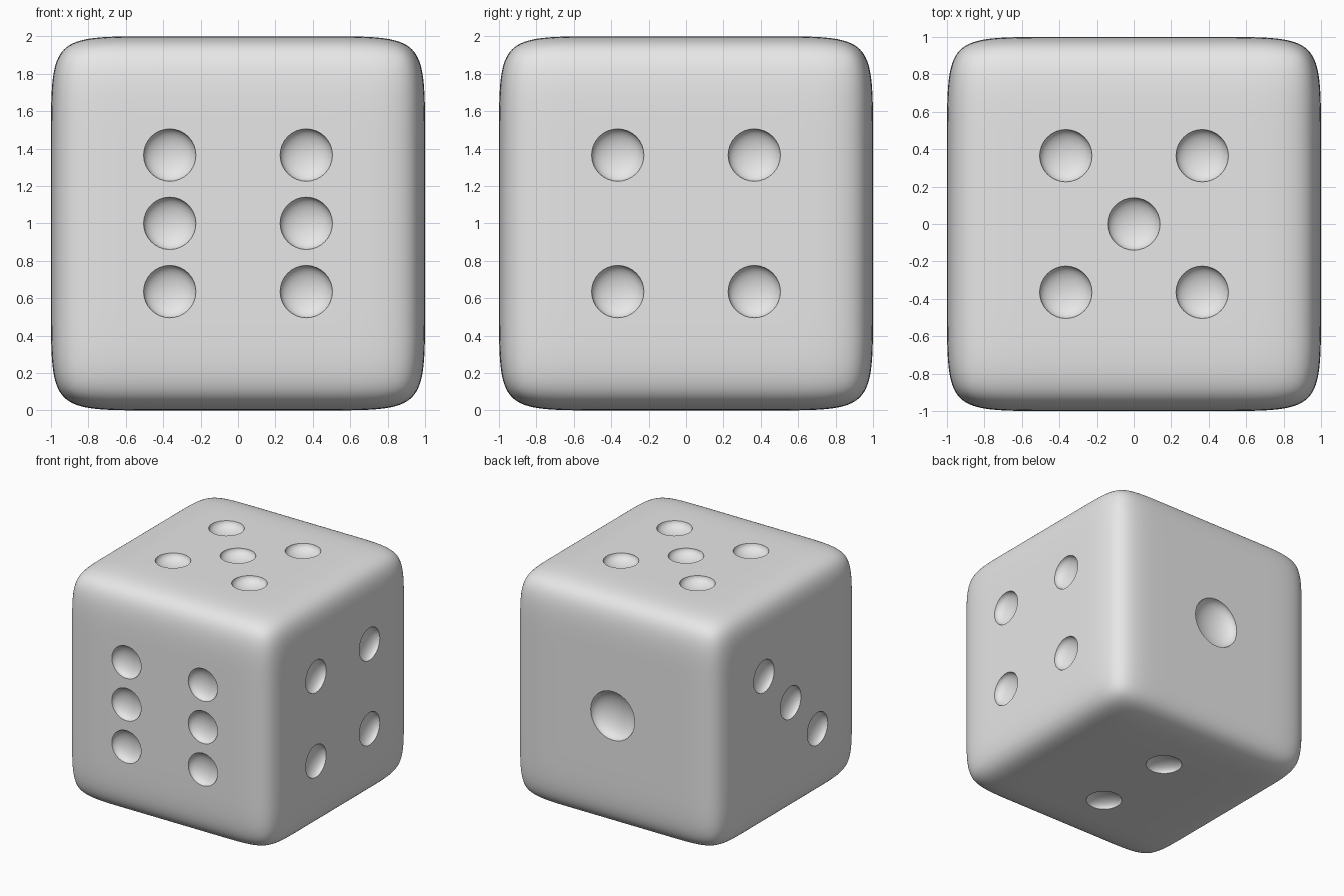
import bpy, bmesh
from math import copysign
from mathutils import Matrix, Vector

if "Cube" in bpy.data.objects:
    bpy.data.objects.remove(bpy.data.objects["Cube"], do_unlink=True)

SUPPORT = 0.58      # support loops that control the edge rounding
P = 0.365           # pip spacing from the face centre
PIP, BIG_PIP = 0.14, 0.21

grey = bpy.data.materials.new("light_grey")
grey.use_nodes = True
colour = (0.8, 0.8, 0.8, 1)
grey.diffuse_color = colour
grey.node_tree.nodes["Principled BSDF"].inputs["Base Color"].default_value = colour


def make_object(name, bm):
    mesh = bpy.data.meshes.new(name)
    bm.to_mesh(mesh)
    bm.free()
    mesh.materials.append(grey)
    obj = bpy.data.objects.new(name, mesh)
    bpy.context.collection.objects.link(obj)
    return obj


# Rounded body: cube cage with support loops, smoothed by subdivision
bm = bmesh.new()
bmesh.ops.create_cube(bm, size=2)
bmesh.ops.subdivide_edges(bm, edges=bm.edges[:], cuts=2, use_grid_fill=True)
for v in bm.verts:
    v.co = Vector([copysign(SUPPORT if abs(c) < 0.9 else 1, c) for c in v.co])
    v.co.z += 1
die = make_object("die_body", bm)
subsurf = die.modifiers.new("rounding", "SUBSURF")
subsurf.levels = subsurf.render_levels = 4

# Pip layouts: face normal, face u axis, face v axis, radius, (u, v) spots
X, Y, Z = Vector((1, 0, 0)), Vector((0, 1, 0)), Vector((0, 0, 1))
corners = [(u, v) for u in (-P, P) for v in (-P, P)]
faces = [
    (-Y, X, Z, PIP, corners + [(-P, 0), (P, 0)]),
    (X, Y, Z, PIP, corners),
    (Z, X, Y, PIP, corners + [(0, 0)]),
    (-X, Y, Z, PIP, [(-P, -P), (0, 0), (P, P)]),
    (-Z, X, Y, PIP, [(0, -P), (0, P)]),
    (Y, X, Z, BIG_PIP, [(0, 0)]),
]

# Flattened balls that hollow out the pips
bm = bmesh.new()
for normal, u_axis, v_axis, radius, spots in faces:
    turn = Z.rotation_difference(normal).to_matrix().to_4x4()
    for u, v in spots:
        centre = Z + normal + u_axis * u + v_axis * v
        squash = Matrix.Diagonal((radius, radius, radius * 0.5, 1))
        bmesh.ops.create_uvsphere(bm, u_segments=32, v_segments=16, radius=1,
                                  matrix=Matrix.Translation(centre) @ turn @ squash)
cutter = make_object("pip_cutter", bm)
cutter.hide_render = True

# Cut the pips, then bake the result into the body
cut = die.modifiers.new("pips", "BOOLEAN")
cut.operation = "DIFFERENCE"
cut.solver = "EXACT"
cut.object = cutter
graph = bpy.context.evaluated_depsgraph_get()
baked = bpy.data.meshes.new_from_object(die.evaluated_get(graph))
die.modifiers.clear()
die.data = baked
bpy.data.objects.remove(cutter, do_unlink=True)

# Smooth shading with crisp pip rims
bpy.ops.object.select_all(action="DESELECT")
die.select_set(True)
bpy.context.view_layer.objects.active = die
bpy.ops.object.shade_smooth_by_angle(angle=0.6)
